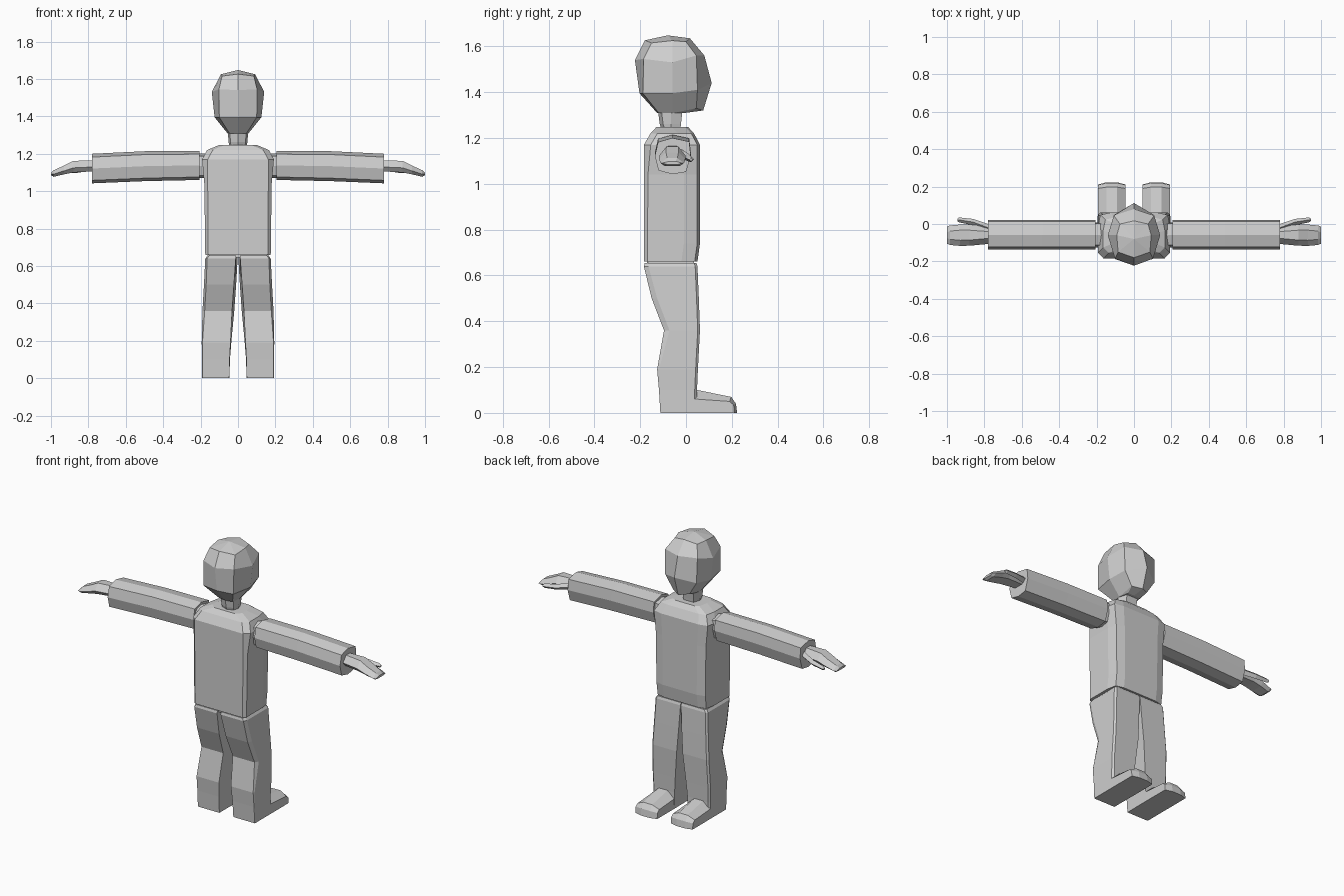
import bpy, bmesh

mat = bpy.data.materials.new("light grey")
mat.diffuse_color = (0.62, 0.62, 0.62, 1)


def loft(name, rings):
    """Skin a list of rings (equal point counts) and cap both ends."""
    bm = bmesh.new()
    vs = [[bm.verts.new(p) for p in r] for r in rings]
    n = len(vs[0])
    for a, b in zip(vs, vs[1:]):
        for i in range(n):
            j = (i + 1) % n
            bm.faces.new((a[i], a[j], b[j], b[i]))
    bm.faces.new(vs[0][::-1])
    bm.faces.new(vs[-1])
    bmesh.ops.remove_doubles(bm, verts=bm.verts, dist=0.0005)
    bmesh.ops.recalc_face_normals(bm, faces=bm.faces)
    me = bpy.data.meshes.new(name)
    bm.to_mesh(me)
    bm.free()
    me.materials.append(mat)
    ob = bpy.data.objects.new(name, me)
    bpy.context.collection.objects.link(ob)
    return ob


def pair(name, rings):
    """Right part plus its mirrored left twin."""
    loft("right_" + name, rings)
    loft("left_" + name, [[(-x, y, z) for x, y, z in r] for r in rings])


def sym(half):
    """Complete a half ring (back centre ... front centre) across x = 0."""
    return half + [(-x, y, z) for x, y, z in half[-2:0:-1]]


# Torso: z, half width, back y, front y, corner size
torso = []
for z, w, b, f, c in [(0.66, 0.175, -0.184, 0.05, 0.016), (0.74, 0.176, -0.184, 0.061, 0.016),
                      (1.04, 0.18, -0.184, 0.061, 0.018), (1.17, 0.192, -0.184, 0.061, 0.03),
                      (1.22, 0.165, -0.155, 0.035, 0.03), (1.247, 0.10, -0.13, 0.01, 0.03)]:
    torso.append(sym([(0, b, z), (w - c, b, z), (w, b + c, z), (w, f - 0.07, z),
                      (w - 0.012, f - 0.012, z), (w * 0.65, f, z), (0, f, z)]))
loft("torso", torso)

# Neck
loft("neck", [sym([(0, b, z), (w * 0.8, b + 0.015, z), (w, -0.065, z), (w * 0.7, f, z), (0, f, z)])
              for z, w, b, f in [(1.23, 0.045, -0.105, -0.025), (1.262, 0.05, -0.115, -0.022),
                                 (1.32, 0.055, -0.122, -0.015)]])

# Head: faceted, with a ridge down the face side (+y)
loft("head", [
    sym([(0, -0.125, 1.308), (0.045, -0.118, 1.308), (0.055, -0.06, 1.308), (0.042, 0.0, 1.31), (0, 0.0, 1.31)]),
    sym([(0, -0.125, 1.308), (0.045, -0.118, 1.308), (0.055, -0.06, 1.308), (0.055, 0.045, 1.33), (0, 0.075, 1.32)]),
    sym([(0, -0.203, 1.395), (0.10, -0.188, 1.395), (0.125, -0.06, 1.395), (0.105, 0.05, 1.41), (0, 0.112, 1.44)]),
    sym([(0, -0.223, 1.54), (0.102, -0.185, 1.545), (0.14, -0.06, 1.53), (0.108, 0.045, 1.56), (0, 0.08, 1.56)]),
    sym([(0, -0.18, 1.626), (0.085, -0.15, 1.615), (0.092, -0.06, 1.625), (0.075, 0.0, 1.62), (0, 0.017, 1.635)]),
    sym([(0, -0.08, 1.648)] * 5)])

# Sleeves: octagonal tubes along x
sleeve = []
for x, lo, hi in [(0.205, 1.06, 1.216), (0.49, 1.054, 1.214), (0.78, 1.042, 1.20)]:
    m = (lo + hi) / 2
    sleeve.append([(x, y, z) for y, z in [
        (-0.06, hi), (-0.122, hi - 0.018), (-0.136, m), (-0.12, lo + 0.016),
        (-0.06, lo), (0.0, lo + 0.01), (0.021, m), (0.014, hi - 0.016)]])
pair("sleeve", sleeve)
# Short plug joining sleeve and torso
pair("shoulder_joint", [[(x, -0.06 + (p[1] + 0.06) * 0.85, 1.135 + (p[2] - 1.137) * 0.85)
                         for p in sleeve[0]] for x in (0.15, 0.21)])

# Hands: flattened, drooping to the finger tips
hand = []
for x, a, b, lo, hi in [(0.76, -0.105, -0.012, 1.107, 1.165), (0.88, -0.116, -0.003, 1.10, 1.162),
                        (0.93, -0.117, -0.003, 1.09, 1.137), (0.985, -0.112, -0.008, 1.077, 1.112),
                        (1.0, -0.105, -0.015, 1.085, 1.098)]:
    m = lo + (hi - lo) * 0.4
    hand.append([(x, a, m), (x, a + 0.03, hi), (x, b - 0.03, hi), (x, b, m),
                 (x, b - 0.02, lo), (x, a + 0.02, lo)])
pair("hand", hand)

# Thumbs
pair("thumb", [[(x, y - r, z), (x, y, z + r), (x, y + r, z), (x, y, z - r)]
               for x, y, z, r in [(0.78, -0.02, 1.13, 0.02), (0.86, 0.01, 1.115, 0.017),
                                  (0.935, 0.022, 1.107, 0.013), (0.945, 0.022, 1.105, 0.007)]])

# Legs: z, back y, front y, inner x, outer x, inner-back chamfer
leg = []
for z, b, f, i, o, c in [(0.0, -0.112, 0.048, 0.046, 0.192, 0.001), (0.10, -0.118, 0.048, 0.043, 0.192, 0.002),
                         (0.19, -0.126, 0.052, 0.036, 0.194, 0.004), (0.36, -0.096, 0.061, 0.02, 0.19, 0.012),
                         (0.50, -0.15, 0.056, 0.01, 0.182, 0.012), (0.64, -0.184, 0.05, 0.002, 0.175, 0.01),
                         (0.655, -0.18, 0.045, 0.002, 0.165, 0.01)]:
    leg.append([(i + c, b, z), (o - c, b, z), (o, b + 2 * c, z), (o, f - 0.01, z),
                (o - 0.01, f, z), (i, f, z)])
pair("leg", leg)

# Hip plate closing the gap between legs and torso
loft("hips", [sym([(0, -0.17, z), (0.155, -0.17, z), (0.155, 0.035, z), (0, 0.035, z)]) for z in (0.645, 0.665)])

# Feet: ridged shoes with toes pointing to +y
foot = []
for y, tip, side, ridge in [(0.0, 0.0, 0.06, 0.11), (0.048, 0.048, 0.06, 0.10),
                            (0.19, 0.197, 0.05, 0.07), (0.208, 0.218, 0.035, 0.04), (0.211, 0.223, 0.0, 0.0)]:
    foot.append([(0.046, y, 0), (0.046, y, side), (0.09, tip, ridge), (0.148, tip, ridge),
                 (0.192, y, side), (0.192, y, 0), (0.119, tip, 0)])
pair("foot", foot)
